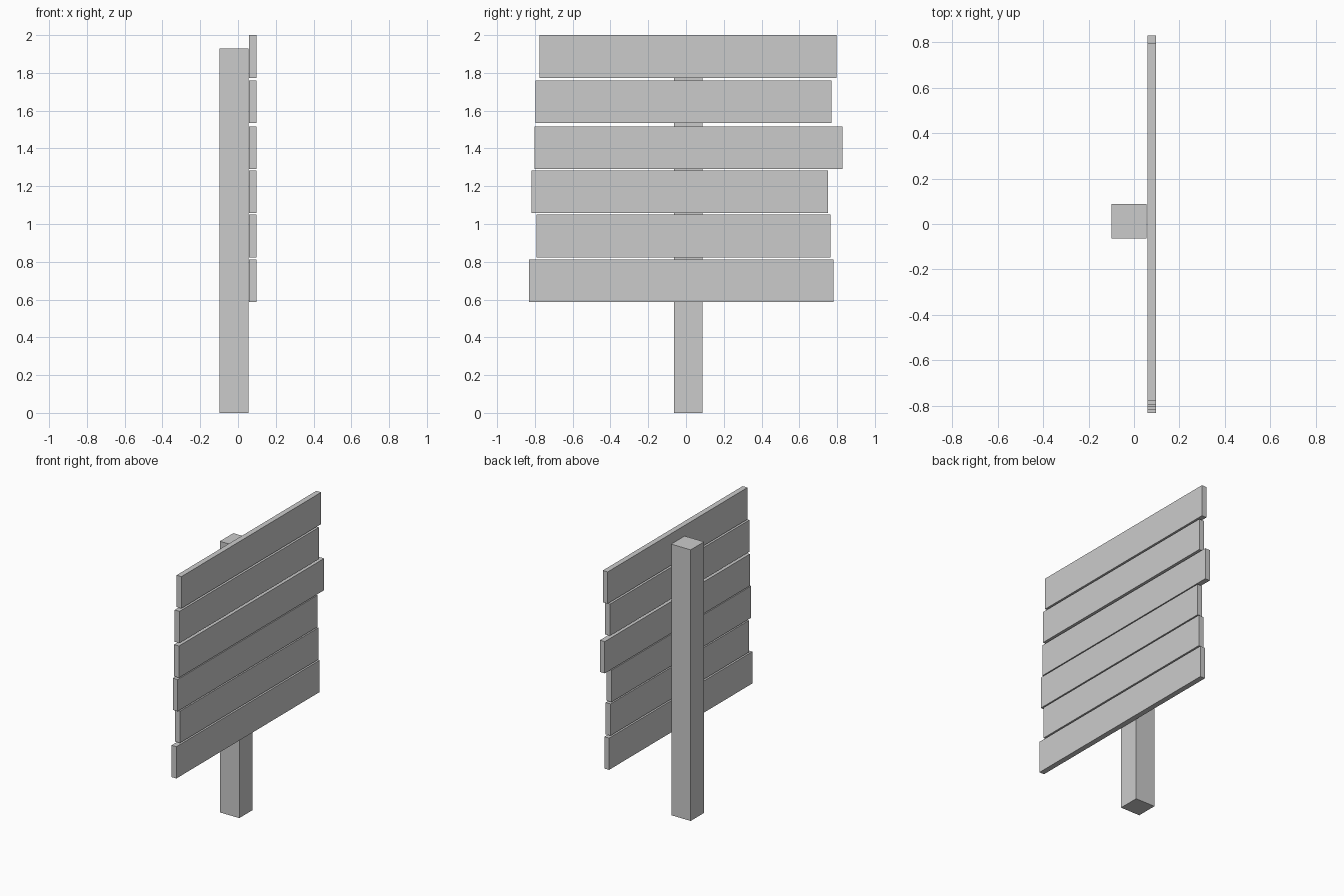
import bpy

if "Cube" in bpy.data.objects:
    bpy.data.objects.remove(bpy.data.objects["Cube"])


def box(name, lo, hi):
    """Axis-aligned box between two corners, origin at its centre."""
    bpy.ops.mesh.primitive_cube_add(
        size=1, location=[(a + b) / 2 for a, b in zip(lo, hi)])
    ob = bpy.context.object
    ob.name = name
    ob.scale = [b - a for a, b in zip(lo, hi)]
    bpy.ops.object.transform_apply(location=False, rotation=False, scale=True)
    return ob


# Square post
box("post", (-0.098, -0.064, 0), (0.055, 0.087, 1.928))

# Sign boards, top to bottom: (left end y, right end y, bottom z)
BOARD_HEIGHT = 0.226
boards = [
    (-0.775, 0.796, 1.774),
    (-0.796, 0.769, 1.535),
    (-0.802, 0.829, 1.291),
    (-0.817, 0.753, 1.058),
    (-0.791, 0.764, 0.823),
    (-0.831, 0.780, 0.586),
]
for i, (y0, y1, z) in enumerate(boards, 1):
    box(f"board_{i}", (0.059, y0, z), (0.097, y1, z + BOARD_HEIGHT))
